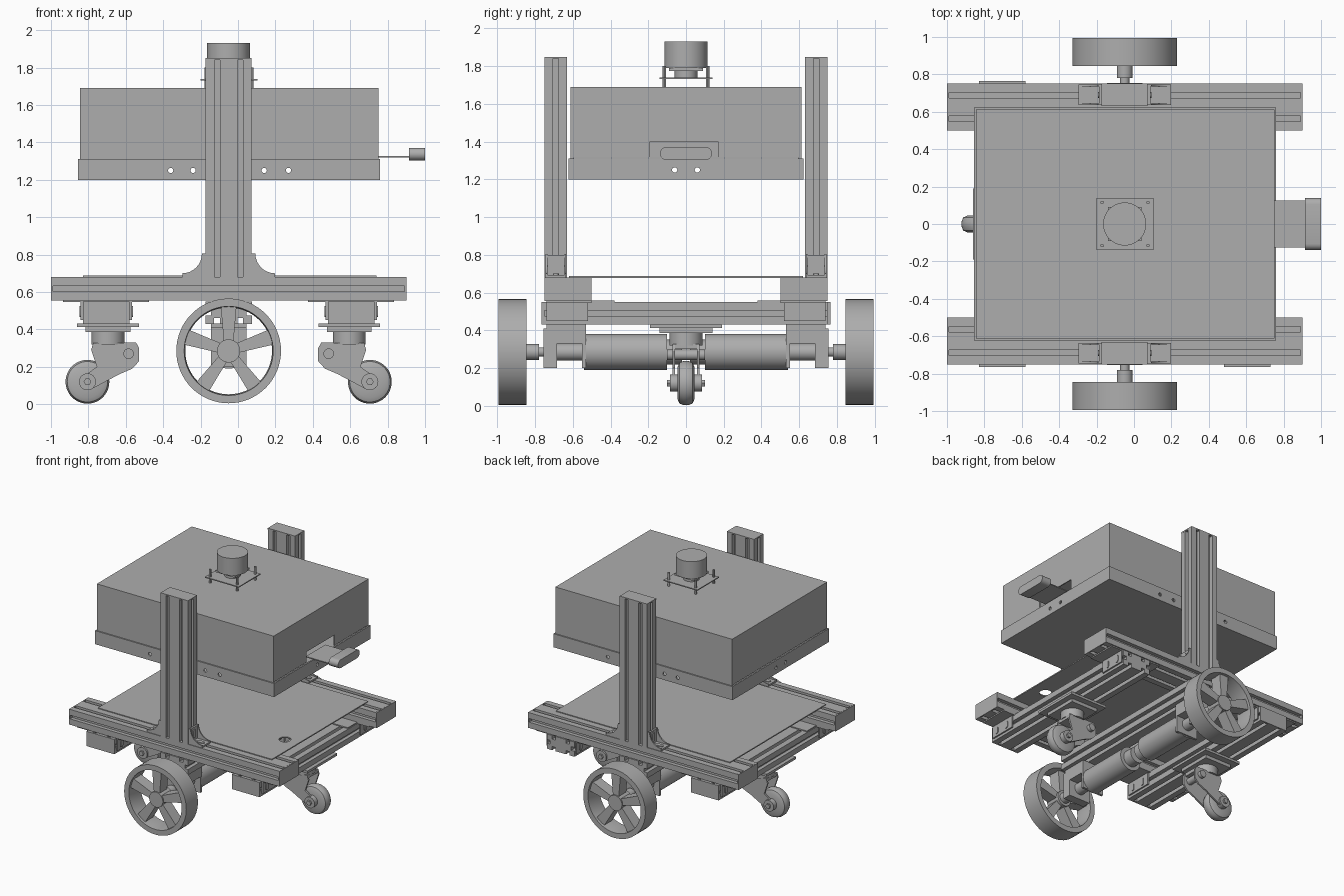
import bpy, bmesh, math
from mathutils import Matrix, Vector

cube = bpy.data.objects.get("Cube")
if cube:
    bpy.data.objects.remove(cube, do_unlink=True)

CX = -0.05          # symmetry plane of the chassis
parts = []

grey = bpy.data.materials.new("machine grey")
grey.use_nodes = True
COLOUR = (0.42, 0.42, 0.42, 1)
grey.diffuse_color = COLOUR
grey.node_tree.nodes["Principled BSDF"].inputs["Base Color"].default_value = COLOUR


def finish(name, bm):
    bmesh.ops.recalc_face_normals(bm, faces=bm.faces)
    mesh = bpy.data.meshes.new(name)
    bm.to_mesh(mesh)
    bm.free()
    mesh.materials.append(grey)
    ob = bpy.data.objects.new(name, mesh)
    bpy.context.collection.objects.link(ob)
    parts.append(ob)
    return ob


def box(name, x, y, z):
    """Box from three (low, high) ranges, in any order."""
    bm = bmesh.new()
    mid = [(a + b) / 2 for a, b in (x, y, z)]
    size = [abs(b - a) for a, b in (x, y, z)]
    bmesh.ops.create_cube(bm, size=1, matrix=Matrix.Translation(mid) @ Matrix.Diagonal((*size, 1)))
    return finish(name, bm)


def place(axis, u, v, t):
    return {"x": (t, u, v), "y": (u, t, v), "z": (u, v, t)}[axis]


def prism(name, pts, axis, a, b):
    """Outline extruded along an axis from a to b."""
    bm = bmesh.new()
    low = [bm.verts.new(place(axis, u, v, a)) for u, v in pts]
    high = [bm.verts.new(place(axis, u, v, b)) for u, v in pts]
    bm.faces.new(low)
    bm.faces.new(high)
    for i in range(len(pts)):
        j = (i + 1) % len(pts)
        bm.faces.new((low[i], low[j], high[j], high[i]))
    return finish(name, bm)


def circle(u, v, r, n=40):
    return [(u + r * math.cos(2 * math.pi * i / n), v + r * math.sin(2 * math.pi * i / n)) for i in range(n)]


def cyl(name, u, v, r, axis, a, b, n=40):
    return prism(name, circle(u, v, r, n), axis, a, b)


def lathe_y(name, u, v, profile, n=48):
    """Closed (radius, y) profile turned about a y axis through (u, v)."""
    bm = bmesh.new()
    rings = [[bm.verts.new((p, y, q)) for p, q in circle(u, v, r, n)] for r, y in profile]
    for k, ring in enumerate(rings):
        nxt = rings[(k + 1) % len(rings)]
        for i in range(n):
            j = (i + 1) % n
            bm.faces.new((ring[i], ring[j], nxt[j], nxt[i]))
    return finish(name, bm)


def capsule(u, v, half, r, n=8):
    """Upright oval outline."""
    arc = [math.pi * i / n for i in range(n + 1)]
    top = [(u + r * math.cos(t), v + half + r * math.sin(t)) for t in arc]
    return top + [(2 * u - p, 2 * v - q) for p, q in top]


def slotted(u, v, w, h, depth=0.03, s=0.015):
    """Outline of a slotted bar: two slots on the wide faces, one on the narrow."""
    def side(length, centres):
        pts = [(-length / 2, 0)]
        for c in centres:
            pts += [(c - s, 0), (c - s, depth), (c + s, depth), (c + s, 0)]
        return pts
    out = []
    for turn in range(4):
        wide = (turn % 2 == 0) == (w > h)
        length, off = (w, h / 2) if turn % 2 == 0 else (h, w / 2)
        for p, q in side(length, (-length / 4, length / 4) if wide else (0,)):
            q -= off
            for _ in range(turn):
                p, q = -q, p
            out.append((u + p, v + q))
    return out


def cut(ob, cutters):
    """Cut helper solids out of a part, then drop the helpers."""
    for c in cutters:
        m = ob.modifiers.new("cut", "BOOLEAN")
        m.operation, m.solver, m.object = "DIFFERENCE", "EXACT", c
        c.hide_render = True
    bpy.context.view_layer.update()
    ev = ob.evaluated_get(bpy.context.evaluated_depsgraph_get())
    mesh = bpy.data.meshes.new_from_object(ev)
    ob.modifiers.clear()
    ob.data = mesh
    for c in cutters:
        parts.remove(c)
        bpy.data.objects.remove(c, do_unlink=True)


# Chassis side rails, posts and post gussets
for s, side in ((-1, "front"), (1, "back")):
    prism(side + "_rail", slotted(s * 0.625, 0.618, 0.25, 0.125), "x", -0.99, 0.89)
    for x in (-1.0, 0.89):
        box(side + "_rail_cap", (x, x + 0.01), (s * 0.5, s * 0.75), (0.555, 0.68))
    prism(side + "_post", slotted(CX, s * 0.69, 0.245, 0.12), "z", 0.68, 1.84)
    box(side + "_post_cap", (CX - 0.123, CX + 0.123), (s * 0.63, s * 0.75), (1.84, 1.85))
    for m in (-1, 1):
        x0 = CX + m * 0.123
        curve = [(x0 + m * (0.125 - 0.105 * math.sin(t)), 0.805 - 0.105 * math.cos(t))
                 for t in (math.pi / 2 * i / 8 for i in range(9))]
        web = [(x0, 0.68), (x0 + m * 0.125, 0.68)] + curve + [(x0, 0.805)]
        for y in (0.635, 0.735):
            prism(side + "_gusset_web", web, "y", s * y, s * (y + 0.01))
        box(side + "_gusset_foot", (x0, x0 + m * 0.125), (s * 0.635, s * 0.745), (0.68, 0.694))
        box(side + "_gusset_back", (x0, x0 + m * 0.014), (s * 0.635, s * 0.745), (0.68, 0.8))
        prism(side + "_gusset_bolt", capsule(s * 0.69, 0.75, 0.02, 0.016), "x", x0, x0 + m * 0.02)
        prism(side + "_gusset_foot_bolt", [(q, p) for p, q in capsule(s * 0.69, x0 + m * 0.07, 0.02, 0.016)],
              "z", 0.69, 0.70)

# Cross rails with end caps and corner brackets
for k, place_name in ((-1, "right"), (0, "middle"), (1, "left")):
    cx = CX + k * 0.655
    prism(place_name + "_cross_rail", slotted(cx, 0.49, 0.25, 0.12), "y", -0.75, 0.75)
    for s in (-1, 1):
        if k and (k, s) != (1, 1):
            box(place_name + "_cross_cap", (cx - 0.125, cx + 0.125), (s * 0.75, s * 0.765), (0.43, 0.55))
        if k:
            box("corner_plate", (cx - 0.23, cx + 0.23), (s * 0.5, s * 0.74), (0.546, 0.558))
            box("corner_tongue", (cx - 0.12, cx + 0.12), (s * 0.38, s * 0.5), (0.546, 0.558))
            for m in (-1, 1):
                x0 = cx + m * 0.125
                box("side_bracket", (x0, x0 + m * 0.012), (s * 0.52, s * 0.74), (0.45, 0.55))
                for y in (0.58, 0.69):
                    prism("bracket_bolt", capsule(s * y, 0.495, 0.015, 0.015), "x", x0, x0 + m * 0.018)

# Deck plate with cable hole
deck = box("deck_plate", (-0.83, 0.74), (-0.62, 0.62), (0.678, 0.687))
cut(deck, [cyl("hole_cutter", 0.62, -0.28, 0.045, "z", 0.6, 0.75)])

# Drive wheels, axles, motors and motor brackets
WZ = 0.285
for s, side in ((-1, "front"), (1, "back")):
    lathe_y(side + "_wheel_rim", CX, WZ, [(0.28, s * 0.845), (0.28, s * 0.995), (0.238, s * 0.995),
                                          (0.232, s * 0.92), (0.238, s * 0.845)], 64)
    cyl(side + "_wheel_hub", CX, WZ, 0.062, "y", s * 0.86, s * 0.985)
    for i in range(5):
        a = math.radians(90 + 72 * i)
        d, n = Vector((math.cos(a), math.sin(a))), Vector((-math.sin(a), math.cos(a)))
        c = Vector((CX, WZ))
        spoke = [c + d * r + n * w for r, w in ((0.04, -0.025), (0.24, -0.042), (0.24, 0.042), (0.04, 0.025))]
        prism(side + "_wheel_spoke", [tuple(p) for p in spoke], "y", s * 0.88, s * 0.975)
    cyl(side + "_axle_collar", CX, WZ, 0.042, "y", s * 0.78, s * 0.87)
    cyl(side + "_axle", CX, WZ, 0.025, "y", s * 0.66, s * 0.8)
    cyl(side + "_gearbox", CX, WZ, 0.046, "y", s * 0.53, s * 0.69)
    cyl(side + "_motor", CX, WZ, 0.095, "y", s * 0.1, s * 0.54)
    cyl(side + "_encoder", CX, WZ, 0.065, "y", s * 0.02, s * 0.1)
    bx = (CX - 0.095, CX + 0.095)
    box(side + "_bracket_outer", bx, (s * 0.685, s * 0.755), (0.2, 0.41))
    box(side + "_bracket_inner", bx, (s * 0.53, s * 0.55), (0.2, 0.41))
    box(side + "_bracket_top", bx, (s * 0.53, s * 0.755), (0.33, 0.41))
    box(side + "_bracket_spacer", bx, (s * 0.53, s * 0.74), (0.41, 0.432))

# Casters at both ends, trailing outwards
FORK = [(0.08, 0.325), (-0.15, 0.33), (-0.166, 0.30), (-0.166, 0.23), (-0.13, 0.19), (-0.06, 0.16),
        (0.08, 0.085), (0.13, 0.08), (0.155, 0.12), (0.13, 0.15), (0.06, 0.2), (0.09, 0.29)]
for k, side in ((-1, "right"), (1, "left")):
    px = CX + k * 0.645
    wx = px + k * 0.11
    box(side + "_caster_plate", (px - 0.165, px + 0.165), (-0.19, 0.19), (0.412, 0.432))
    box(side + "_caster_mount", (px - 0.12, px + 0.12), (-0.14, 0.14), (0.385, 0.412))
    cyl(side + "_caster_swivel", px, 0, 0.088, "z", 0.32, 0.39)
    box(side + "_caster_crown", (px - k * 0.15, px + k * 0.08), (-0.07, 0.07), (0.3, 0.328))
    cyl(side + "_caster_brake", px - k * 0.11, 0.27, 0.028, "y", -0.1, 0.1, 20)
    for s in (-1, 1):
        prism(side + "_caster_fork", [(px + k * u, z) for u, z in FORK], "y", s * 0.058, s * 0.072)
        cyl(side + "_caster_washer", wx, 0.12, 0.045, "y", s * 0.045, s * 0.085)
    cyl(side + "_caster_bolt", wx, 0.12, 0.02, "y", -0.1, 0.1, 6)
    lathe_y(side + "_caster_wheel", wx, 0.12, [(0.02, -0.045), (0.085, -0.045), (0.108, -0.035), (0.117, -0.012),
                                               (0.117, 0.012), (0.108, 0.035), (0.085, 0.045), (0.02, 0.045)])

# Equipment box: tray with holes, and hollow cover with a handle notch
tray = box("box_tray", (-0.855, 0.76), (-0.622, 0.622), (1.2, 1.31))
holes = [box("tray_hollow", (-0.843, 0.748), (-0.61, 0.61), (1.212, 1.4))]
holes += [cyl("tray_hole", x, 1.25, 0.014, "y", -0.7, 0.7, 16) for x in (-0.36, -0.24, 0.14, 0.27)]
holes += [cyl("tray_hole", y, 1.25, 0.014, "x", -0.9, 0.9, 16) for y in (-0.06, 0.06)]
cut(tray, holes)
cover = box("box_cover", (-0.845, 0.75), (-0.612, 0.612), (1.315, 1.69))
cut(cover, [box("cover_hollow", (-0.837, 0.742), (-0.604, 0.604), (1.2, 1.682)),
            box("notch_cutter", (0.7, 0.8), (-0.19, 0.17), (1.2, 1.4))])
for s in (-1, 1):
    box("cover_lip", (-0.845, 0.75), (s * 0.595, s * 0.612), (1.3, 1.32))

# Pull handle on the left end
box("handle_arm", (0.7, 0.93), (-0.125, 0.125), (1.318, 1.326))
grip = capsule(1.337, 0.0, 0.105, 0.034)
prism("handle_grip", [(y, z) for z, y in grip], "x", 0.915, 1.0)

# Scanner on a raised plate with four standoffs
box("scanner_plate", (-0.2, 0.105), (-0.14, 0.14), (1.732, 1.74))
for x in (-0.17, 0.075):
    for y in (-0.115, 0.115):
        cyl("scanner_standoff", x, y, 0.009, "z", 1.69, 1.8, 12)
cyl("scanner_neck", CX, 0, 0.06, "z", 1.74, 1.795)
box("scanner_base", (CX - 0.09, CX + 0.09), (-0.09, 0.09), (1.775, 1.79))
cyl("scanner_head", CX, 0, 0.115, "z", 1.79, 1.93, 48)

# Smooth the round parts, keep edges sharp
bpy.ops.object.select_all(action="DESELECT")
for ob in parts:
    ob.select_set(True)
bpy.context.view_layer.objects.active = parts[0]
bpy.ops.object.shade_smooth_by_angle(angle=math.radians(30))
